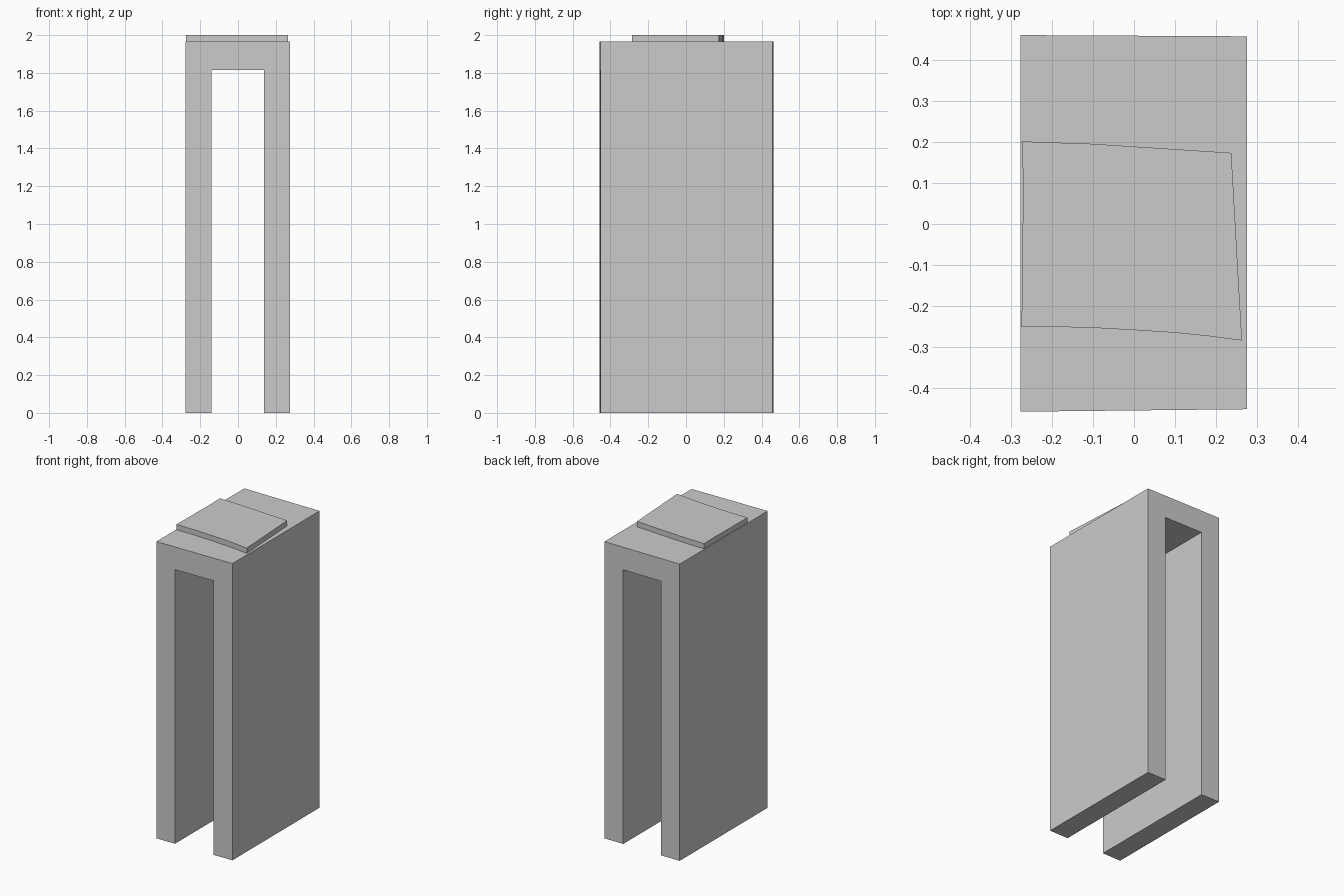
import bpy
import bmesh

if "Cube" in bpy.data.objects:
    bpy.data.objects.remove(bpy.data.objects["Cube"])


def prism(name, outline, offset, adjust=None):
    """Extrude a closed outline along offset, then optionally nudge vertices."""
    bm = bmesh.new()
    face = bm.faces.new([bm.verts.new(p) for p in outline])
    ext = bmesh.ops.extrude_face_region(bm, geom=[face], use_keep_orig=True)
    moved = [g for g in ext["geom"] if isinstance(g, bmesh.types.BMVert)]
    bmesh.ops.translate(bm, verts=moved, vec=offset)
    if adjust:
        for v in bm.verts:
            adjust(v)
    bmesh.ops.recalc_face_normals(bm, faces=bm.faces)
    mesh = bpy.data.meshes.new(name)
    bm.to_mesh(mesh)
    bm.free()
    obj = bpy.data.objects.new(name, mesh)
    bpy.context.collection.objects.link(obj)
    return obj


# Upright arch: two slab legs joined by a lintel, open front to back
LEFT, RIGHT, TOP = -0.277, 0.276, 1.965
arch_profile = [(LEFT, 0), (-0.141, 0), (-0.141, 1.815), (0.138, 1.815),
                (0.138, 0), (RIGHT, 0), (RIGHT, TOP), (LEFT, TOP)]


def skew_ends(v):
    # The end faces are very slightly out of square
    t = (v.co.x - LEFT) / (RIGHT - LEFT)
    v.co.y = 0.462 - 0.003 * t if v.co.y > 0 else -0.459 + 0.006 * t


prism("arch", [(x, -0.46, z) for x, z in arch_profile], (0, 0.92, 0), skew_ends)

# Irregular thin slab resting on top
slab_outline = [(-0.275, -0.252), (-0.17, -0.252), (-0.08, -0.255), (0.01, -0.260),
                (0.10, -0.266), (0.18, -0.274), (0.264, -0.285), (0.238, 0.174),
                (0.10, 0.183), (-0.10, 0.196), (-0.274, 0.202), (-0.271, 0.10)]
prism("top_slab", [(x, y, TOP) for x, y in slab_outline], (0, 0, 2.0 - TOP))
